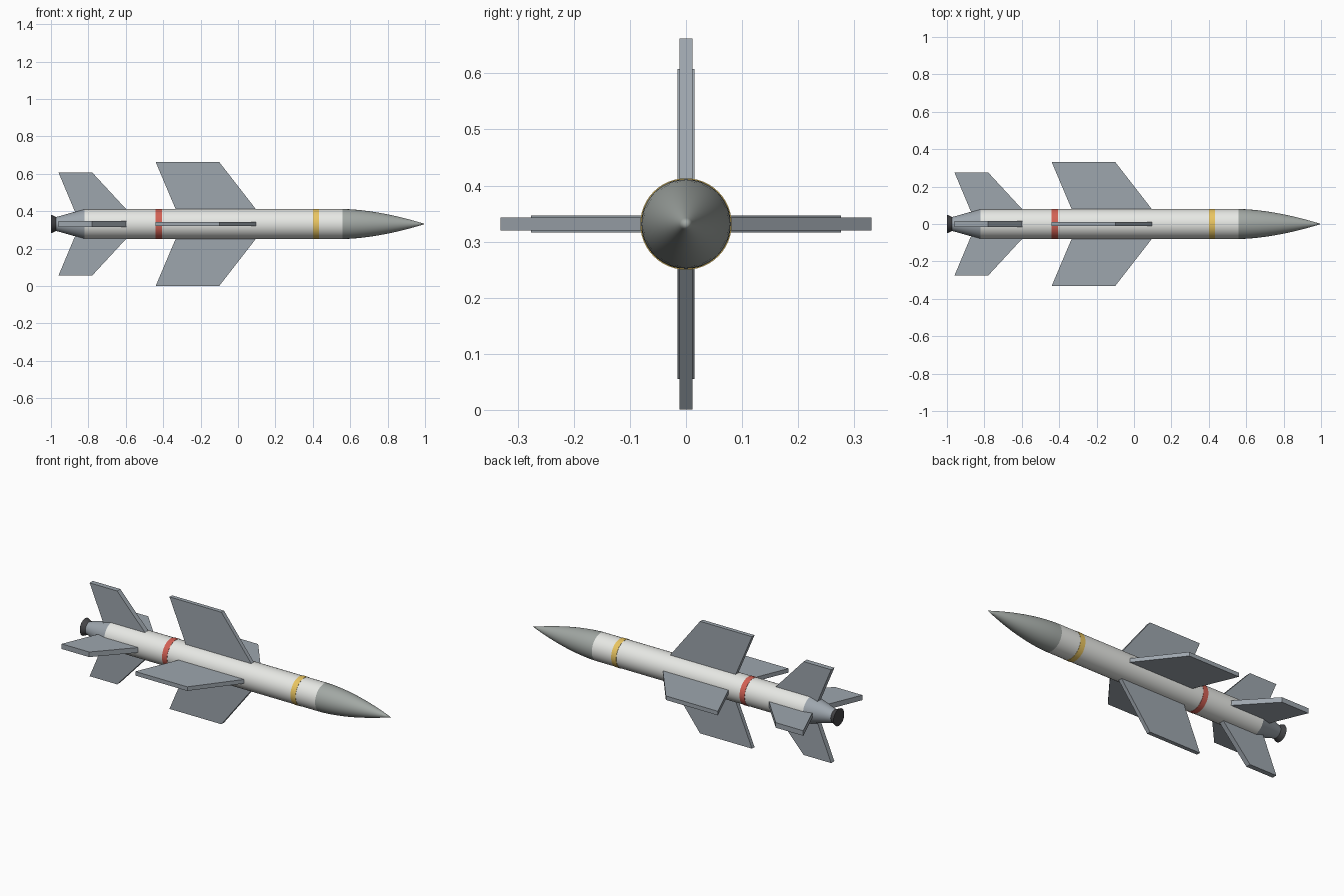
import bpy, bmesh
from math import cos, sin, pi, radians
from mathutils import Matrix

if "Cube" in bpy.data.objects:
    bpy.data.objects.remove(bpy.data.objects["Cube"])

AXIS_Z = 0.3315
SIDES = 48


def material(name, rgb):
    m = bpy.data.materials.new(name)
    m.diffuse_color = (*rgb, 1)
    m.use_nodes = True
    m.node_tree.nodes["Principled BSDF"].inputs["Base Color"].default_value = m.diffuse_color
    return m


WHITE = material("body_white", (0.80, 0.81, 0.78))
NOSE = material("nose_grey", (0.36, 0.39, 0.37))
FIN = material("fin_grey", (0.34, 0.38, 0.42))
RED = material("band_red", (0.65, 0.12, 0.09))
YELLOW = material("band_yellow", (0.82, 0.56, 0.12))
DARK = material("nozzle_dark", (0.06, 0.06, 0.065))


def add(name, bm, mat, smooth=False):
    bmesh.ops.recalc_face_normals(bm, faces=bm.faces)
    me = bpy.data.meshes.new(name)
    bm.to_mesh(me)
    bm.free()
    me.materials.append(mat)
    ob = bpy.data.objects.new(name, me)
    ob.location.z = AXIS_Z
    bpy.context.collection.objects.link(ob)
    if smooth:
        bpy.ops.object.select_all(action='DESELECT')
        ob.select_set(True)
        bpy.context.view_layer.objects.active = ob
        bpy.ops.object.shade_smooth_by_angle(angle=radians(30))
    return ob


def lathe(name, profile, mat):
    """Revolve (x, radius) points around the x axis, capping both ends."""
    bm = bmesh.new()
    rings = []
    for x, r in profile:
        n = SIDES if r > 0 else 1
        rings.append([bm.verts.new((x, r * cos(2 * pi * i / SIDES), r * sin(2 * pi * i / SIDES)))
                      for i in range(n)])
    for a, b in zip(rings, rings[1:]):
        for i in range(SIDES):
            j = (i + 1) % SIDES
            if len(b) == 1:
                bm.faces.new((a[i], a[j], b[0]))
            else:
                bm.faces.new((a[i], a[j], b[j], b[i]))
    for ring in (rings[0], rings[-1]):
        if len(ring) > 1:
            bm.faces.new(ring)
    return add(name, bm, mat, True)


def fins(name, outline, thickness):
    """Four flat fins, (x, radius) outline, arranged in a cross."""
    for k, side in enumerate(("top", "left", "bottom", "right")):
        bm = bmesh.new()
        face = bm.faces.new([bm.verts.new((x, -thickness / 2, r)) for x, r in outline])
        ext = bmesh.ops.extrude_face_region(bm, geom=[face])
        bmesh.ops.translate(bm, vec=(0, thickness, 0),
                            verts=[v for v in ext["geom"] if isinstance(v, bmesh.types.BMVert)])
        bm.transform(Matrix.Rotation(k * pi / 2, 4, 'X'))
        add(f"{name}_{side}", bm, FIN)


# Fuselage tube, curved nose, tapered tail and flared nozzle
lathe("body_tube", [(-0.82, 0.08), (0.56, 0.08)], WHITE)
lathe("nose_cone", [(0.56 + 0.44 * t / 12, 0.08 * (1 - (t / 12) ** 1.7)) for t in range(13)], NOSE)
lathe("tail_taper", [(-0.98, 0.035), (-0.82, 0.08)], FIN)
lathe("nozzle", [(-1.0, 0.05), (-0.97, 0.036)], DARK)

# Painted bands
lathe("red_band", [(-0.44, 0.0815), (-0.407, 0.0815)], RED)
lathe("yellow_band", [(0.40, 0.0815), (0.433, 0.0815)], YELLOW)

# Mid-body wings and tail fins
fins("wing", [(0.098, 0.076), (-0.10, 0.331), (-0.44, 0.331), (-0.332, 0.076)], 0.024)
fins("tail_fin", [(-0.595, 0.076), (-0.78, 0.276), (-0.96, 0.276), (-0.865, 0.05), (-0.595, 0.05)], 0.03)
